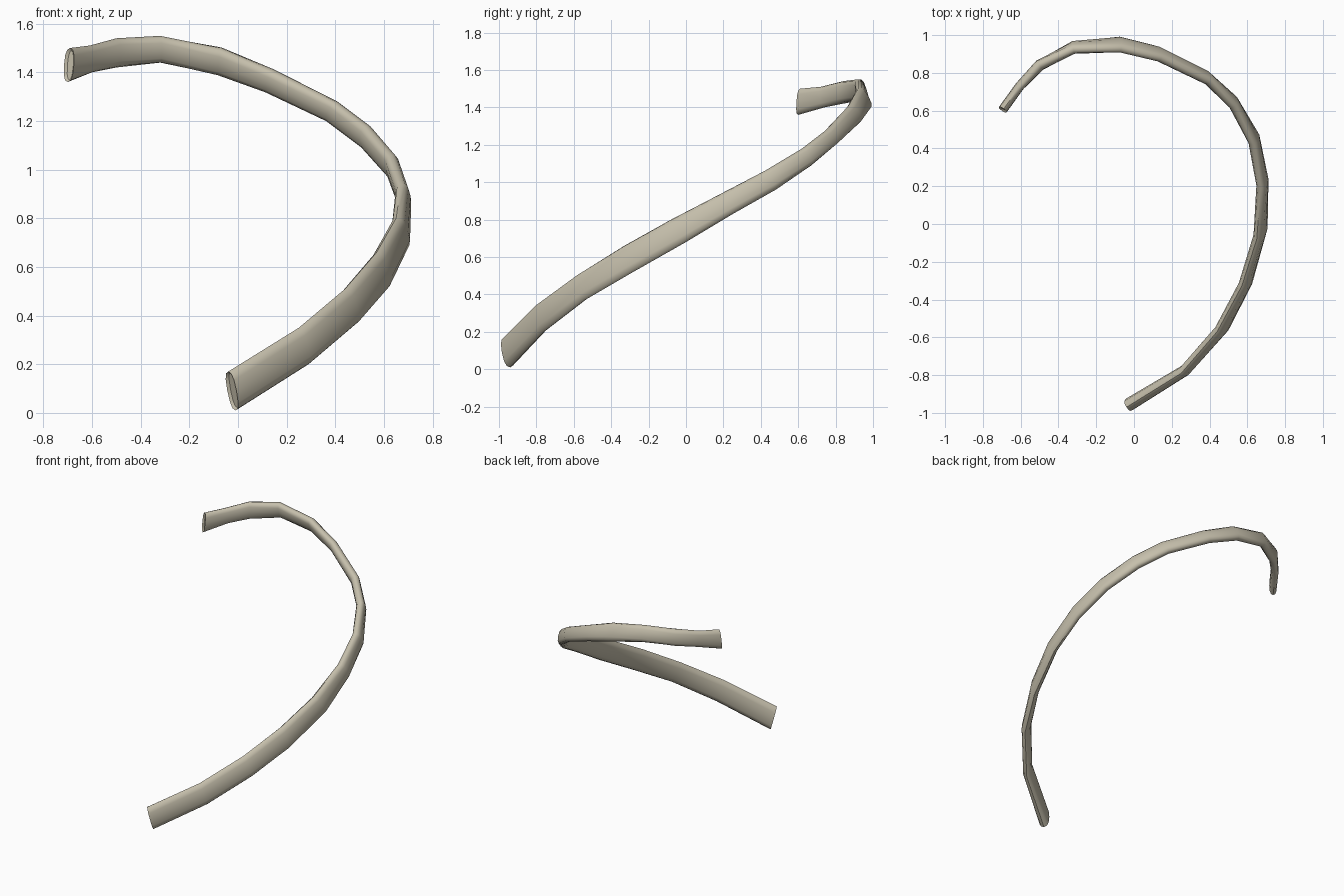
import bpy
import bmesh
import math
from mathutils import Vector

default_cube = bpy.data.objects.get("Cube")
if default_cube:
    bpy.data.objects.remove(default_cube, do_unlink=True)

# Stations along the rib: upper edge, lower edge, thickness
STATIONS = [
    ((-.04, -.97, .17), (-.01, -.94, .01), .07),
    ((.25, -.79, .35), (.29, -.76, .20), .06),
    ((.44, -.57, .51), (.49, -.54, .37), .06),
    ((.57, -.33, .66), (.61, -.3, .51), .06),
    ((.65, -.08, .8), (.69, 0, .68), .06),
    ((.67, .19, .94), (.69, .25, .83), .06),
    ((.63, .42, 1.06), (.64, .48, .96), .06),
    ((.53, .62, 1.18), (.52, .67, 1.09), .06),
    ((.4, .75, 1.28), (.37, .8, 1.2), .06),
    ((.14, .87, 1.41), (.12, .93, 1.32), .06),
    ((-.07, .92, 1.5), (-.08, .98, 1.39), .06),
    ((-.32, .92, 1.55), (-.32, .95, 1.44), .06),
    ((-.5, .84, 1.54), (-.5, .84, 1.42), .06),
    ((-.61, .72, 1.51), (-.6, .74, 1.4), .05),
    ((-.69, .61, 1.5), (-.7, .6, 1.36), .05),
]
SIDES = 12


def rounded(value, power=0.8):
    """Flatten a circular coordinate so the section becomes a rounded slab."""
    return math.copysign(abs(value) ** power, value)


def make_material(name, colour):
    material = bpy.data.materials.new(name)
    material.use_nodes = True
    material.diffuse_color = colour
    shader = next(n for n in material.node_tree.nodes if n.type == 'BSDF_PRINCIPLED')
    shader.inputs["Base Color"].default_value = colour
    shader.inputs["Roughness"].default_value = 0.7
    return material


def section_ring(bm, index):
    """Place one flattened oval section across the path."""
    upper, lower, thickness = STATIONS[index]
    upper, lower = Vector(upper), Vector(lower)
    centre = (upper + lower) / 2
    before = STATIONS[max(index - 1, 0)]
    after = STATIONS[min(index + 1, len(STATIONS) - 1)]
    tangent = Vector(after[0]) + Vector(after[1]) - Vector(before[0]) - Vector(before[1])
    height = (upper - lower) / 2
    side = tangent.cross(height).normalized() * thickness / 2
    ring = []
    for k in range(SIDES):
        angle = math.tau * k / SIDES
        offset = height * rounded(math.cos(angle)) + side * rounded(math.sin(angle))
        ring.append(bm.verts.new(centre + offset))
    return ring


def hollow_end(bm, ring):
    """Close an end with a shallow dished face."""
    face = bm.faces.new(ring)
    bm.normal_update()
    bmesh.ops.inset_individual(bm, faces=[face], thickness=0.01, depth=-0.01)


# Curved rib shaft
bm = bmesh.new()
rings = [section_ring(bm, i) for i in range(len(STATIONS))]
for first, second in zip(rings, rings[1:]):
    for k in range(SIDES):
        n = (k + 1) % SIDES
        bm.faces.new((first[k], first[n], second[n], second[k]))
bmesh.ops.recalc_face_normals(bm, faces=bm.faces)

# Dished cut ends, wound to face outwards
for ring, neighbour in ((rings[0], rings[1]), (rings[-1], rings[-2])):
    outward = ring[0].co - neighbour[0].co
    normal = (ring[0].co - ring[SIDES // 2].co).cross(ring[SIDES // 4].co - ring[0].co)
    hollow_end(bm, ring if normal.dot(outward) > 0 else ring[::-1])

mesh = bpy.data.meshes.new("rib_bone")
bm.to_mesh(mesh)
bm.free()
mesh.materials.append(make_material("bone beige", (0.56, 0.52, 0.41, 1.0)))
rib = bpy.data.objects.new("rib_bone", mesh)
bpy.context.collection.objects.link(rib)

# Smooth sides with crisp ends
bpy.ops.object.select_all(action='DESELECT')
rib.select_set(True)
bpy.context.view_layer.objects.active = rib
bpy.ops.object.shade_smooth_by_angle(angle=math.radians(45))
